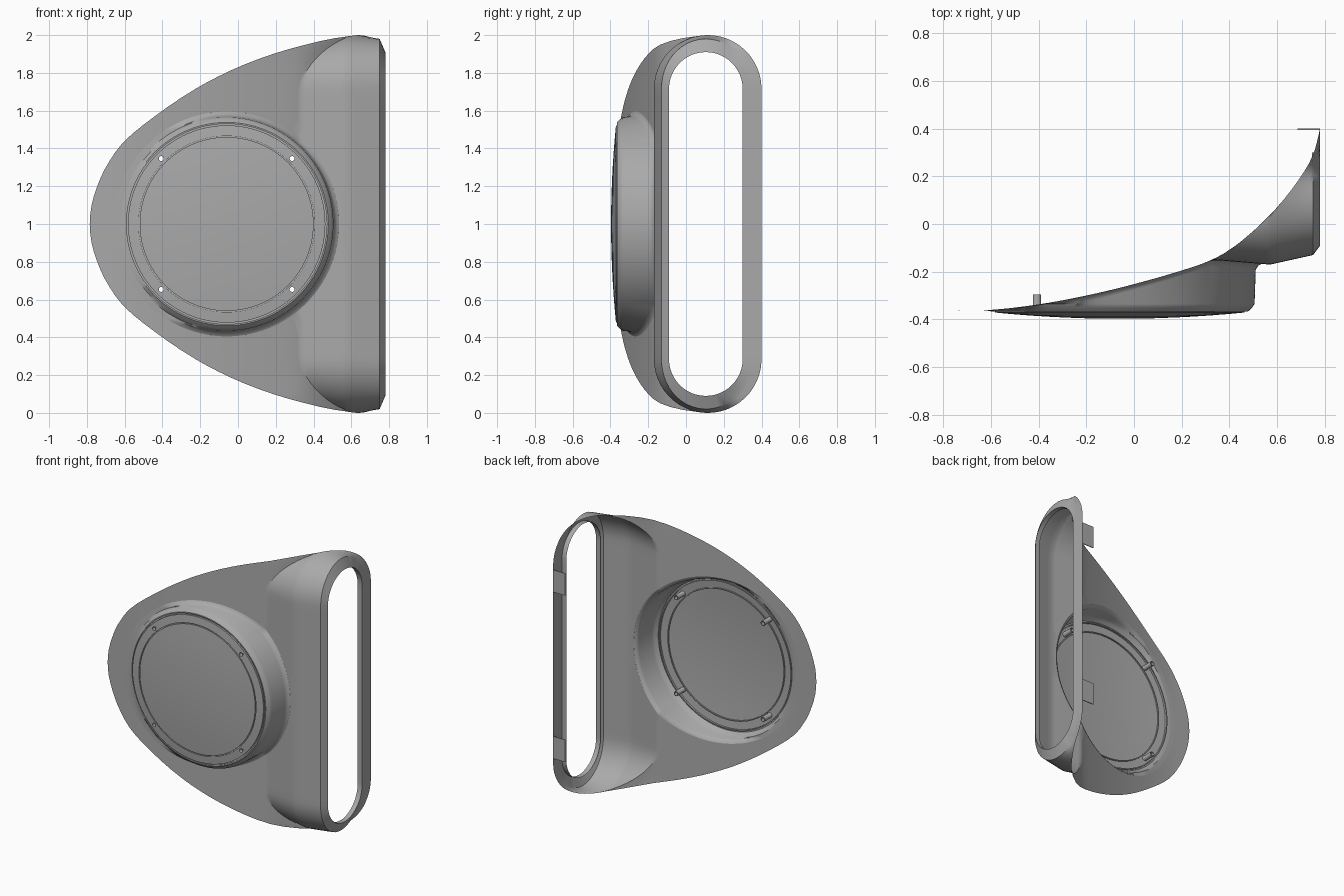
import bpy, bmesh, math

if "Cube" in bpy.data.objects:
    bpy.data.objects.remove(bpy.data.objects["Cube"])

grey = bpy.data.materials.new("plain_grey")
grey.diffuse_color = (0.4, 0.4, 0.4, 1)
grey.use_nodes = True
grey.node_tree.nodes["Principled BSDF"].inputs["Base Color"].default_value = grey.diffuse_color


def curve(pts, t):
    """Smooth interpolation through (t, value) pairs."""
    t = max(pts[0][0], min(pts[-1][0], t))
    n = len(pts)
    k = next((i for i in range(n - 1) if t <= pts[i + 1][0]), n - 2)

    def slope(i):
        a, b = pts[max(i - 1, 0)], pts[min(i + 1, n - 1)]
        return (b[1] - a[1]) / (b[0] - a[0])
    (t0, v0), (t1, v1) = pts[k], pts[k + 1]
    h = t1 - t0
    u = (t - t0) / h
    return ((2*u**3 - 3*u**2 + 1) * v0 + (u**3 - 2*u**2 + u) * h * slope(k)
            + (3*u**2 - 2*u**3) * v1 + (u**3 - u**2) * h * slope(k + 1))


def finish(name, bm, front=True):
    bmesh.ops.remove_doubles(bm, verts=bm.verts, dist=0.0004)
    bmesh.ops.recalc_face_normals(bm, faces=bm.faces)
    if front and sum(f.normal.y * f.calc_area() for f in bm.faces) > 0:
        bmesh.ops.reverse_faces(bm, faces=bm.faces)
    me = bpy.data.meshes.new(name)
    bm.to_mesh(me)
    bm.free()
    me.materials.append(grey)
    ob = bpy.data.objects.new(name, me)
    bpy.context.collection.objects.link(ob)
    bpy.ops.object.select_all(action='DESELECT')
    ob.select_set(True)
    bpy.context.view_layer.objects.active = ob
    bpy.ops.object.shade_smooth_by_angle(angle=math.radians(32))
    return ob


def skin(bm, rows, closed=False, skip=()):
    """Quads between successive rows of points."""
    vs = [[bm.verts.new(p) for p in r] for r in rows]
    n = len(rows[0])
    for i in range(len(rows) - 1):
        for j in range(n if closed else n - 1):
            if (i, j) not in skip:
                k = (j + 1) % n
                bm.faces.new((vs[i][j], vs[i][k], vs[i + 1][k], vs[i + 1][j]))
    return vs


# Plan profile of the curved panel (x, y) and its left edge (height from middle, x)
PROFILE = [(-0.785, -0.364), (-0.6, -0.36), (-0.4, -0.337), (-0.2, -0.3), (0, -0.252),
           (0.2, -0.195), (0.33, -0.15), (0.4, -0.11), (0.5, -0.03), (0.6, 0.07),
           (0.7, 0.2), (0.75, 0.29), (0.78, 0.4)]
INVERSE = [(y, x) for x, y in PROFILE]
EDGE = [(-0.1, -0.775), (0, -0.785), (0.1, -0.775), (0.2, -0.745), (0.3, -0.7),
        (0.44, -0.6), (0.6, -0.4), (0.73, -0.2), (0.83, 0), (0.905, 0.2),
        (0.96, 0.4), (0.985, 0.52), (1.0, 0.63)]
CX, CZ, HOLE = -0.06, 1.0, 0.595     # round pod centre and its opening radius


def surface_y(x):
    y = curve(PROFILE, x)
    if x > 0.33:
        y = min(y, -0.15 - 0.02 * min(1, (x - 0.33) / 0.24))
    return y


# Stadium outline of the side opening: (y, z, normal y, normal z)
CY, R, S, ARC, STR = 0.105, 0.195, 0.715, 24, 30
oval = []
for base, sgn in ((0, 1), (math.pi, -1)):
    for i in range(ARC + 1):
        a = base + math.pi * i / ARC
        oval.append((CY + R * math.cos(a), 1 + sgn * S + R * math.sin(a),
                     math.cos(a), math.sin(a)))
    for i in range(1, STR):
        oval.append((CY - sgn * R, 1 + sgn * S * (1 - 2 * i / STR), -sgn, 0))


def rim_section(y, z, ny, nz):
    """Points from the inner lip of the opening out to the panel."""
    off = 0.09 + 0.01 * ny
    off_end = off - 0.02 * max(0, -ny)
    xe = curve(INVERSE, y + off_end * ny)
    key = [(0.745, 0, 1), (0.78, 0, 1), (max(0.75, xe), 0.04 + 0.03 * nz * nz, 4),
           (max(0.57, xe), off, 10), (xe, off_end, 0)]
    out = []
    for (x0, o0, n), (x1, o1, _) in zip(key, key[1:]):
        for i in range(n):
            u = i / n
            o = o0 + (o1 - o0) * u
            out.append((x0 + (x1 - x0) * u, y + o * ny, z + o * nz))
    out.append((xe, y + off_end * ny, z + off_end * nz))
    return out


# Panel with the flared side opening
bm = bmesh.new()
sections = [rim_section(*p) for p in oval]
skin(bm, sections + [sections[0]])
rows = []
for sec in sections[ARC // 2: ARC // 2 + ARC + STR + 1]:
    xr, yr, z = sec[-1]
    xl = min(curve(EDGE, abs(z - 1)), xr)
    row = [(xl + (xr - xl) * i / 44, z) for i in range(44)]
    rows.append([(x, curve(PROFILE, x), h) for x, h in row] + [(xr, yr, z)])
skin(bm, rows)
bmesh.ops.remove_doubles(bm, verts=bm.verts, dist=0.0004)


def radius(v):
    return math.hypot(v.co.x - CX, v.co.z - CZ)


# Round opening for the pod, edge pulled onto the circle
bmesh.ops.delete(bm, geom=[v for v in bm.verts if radius(v) < HOLE], context='VERTS')
for v in bm.verts:
    r = radius(v)
    if v.is_boundary and r < HOLE + 0.065:
        v.co.x = CX + (v.co.x - CX) * HOLE / r
        v.co.z = CZ + (v.co.z - CZ) * HOLE / r
        v.co.y = surface_y(v.co.x)
finish("curved_panel", bm)


# Round pod: fillet, wall, chamfer, grooved ring and domed cover
def dome(r):
    return -0.397 + 0.027 * (r / 0.53) ** 2


SEG = 240


def ring(r, yfun):
    pts = []
    for j in range(SEG):
        a = 2 * math.pi * j / SEG
        base = surface_y(CX + HOLE * math.cos(a))
        pts.append((CX + r * math.cos(a), yfun(base), CZ + r * math.sin(a)))
    return pts


rings = [ring(HOLE, lambda b: b),
         ring(0.58, lambda b: min(b, max(b - 0.008, -0.335))),
         ring(0.57, lambda b: min(b, max(b - 0.025, -0.335))),
         ring(0.565, lambda b: min(b, -0.335)),
         ring(0.555, lambda b: min(b, -0.35)),
         ring(0.538, lambda b: -0.366)]
for r, d in ((0.53, -0.366), (0.53, -0.358), (0.522, -0.358), (0.522, None),
             (0.503, None), (0.477, None), (0.467, None), (0.467, -0.368),
             (0.46, -0.368), (0.46, None), (0.38, None), (0.28, None),
             (0.16, None), (0.05, None)):
    y = dome(r) if d is None else d
    rings.append(ring(r, lambda b, y=y: y))
bm = bmesh.new()
# faces left out for the four screw holes
gaps = {(10, 30 + 60 * q + s) for q in range(4) for s in (-1, 0)}
vs = skin(bm, rings, closed=True, skip=gaps)
bm.faces.new(vs[-1])
finish("round_pod", bm)

# Screw sleeves behind the ring
for q in range(4):
    a = math.pi / 4 + q * math.pi / 2
    px, pz = CX + 0.49 * math.cos(a), CZ + 0.49 * math.sin(a)
    bm = bmesh.new()
    prof = [(0.013, -0.295), (0.013, -0.3755), (0.0195, -0.3755),
            (0.0175, -0.37), (0.0175, -0.295), (0.013, -0.295)]
    skin(bm, [[(px + r * math.cos(t * math.pi / 8), y, pz + r * math.sin(t * math.pi / 8))
               for t in range(16)] for r, y in prof], closed=True)
    finish("screw_sleeve_%d" % (q + 1), bm, front=False)

# Mounting tabs on the rear edge
for i, z in enumerate((0.4, 1.6)):
    bm = bmesh.new()
    bmesh.ops.create_cube(bm, size=1)
    for v in bm.verts:
        v.co = (0.7325 + v.co.x * 0.095, 0.397 + v.co.y * 0.006, z + v.co.z * 0.16)
    finish("mounting_tab_%d" % (i + 1), bm, front=False)
